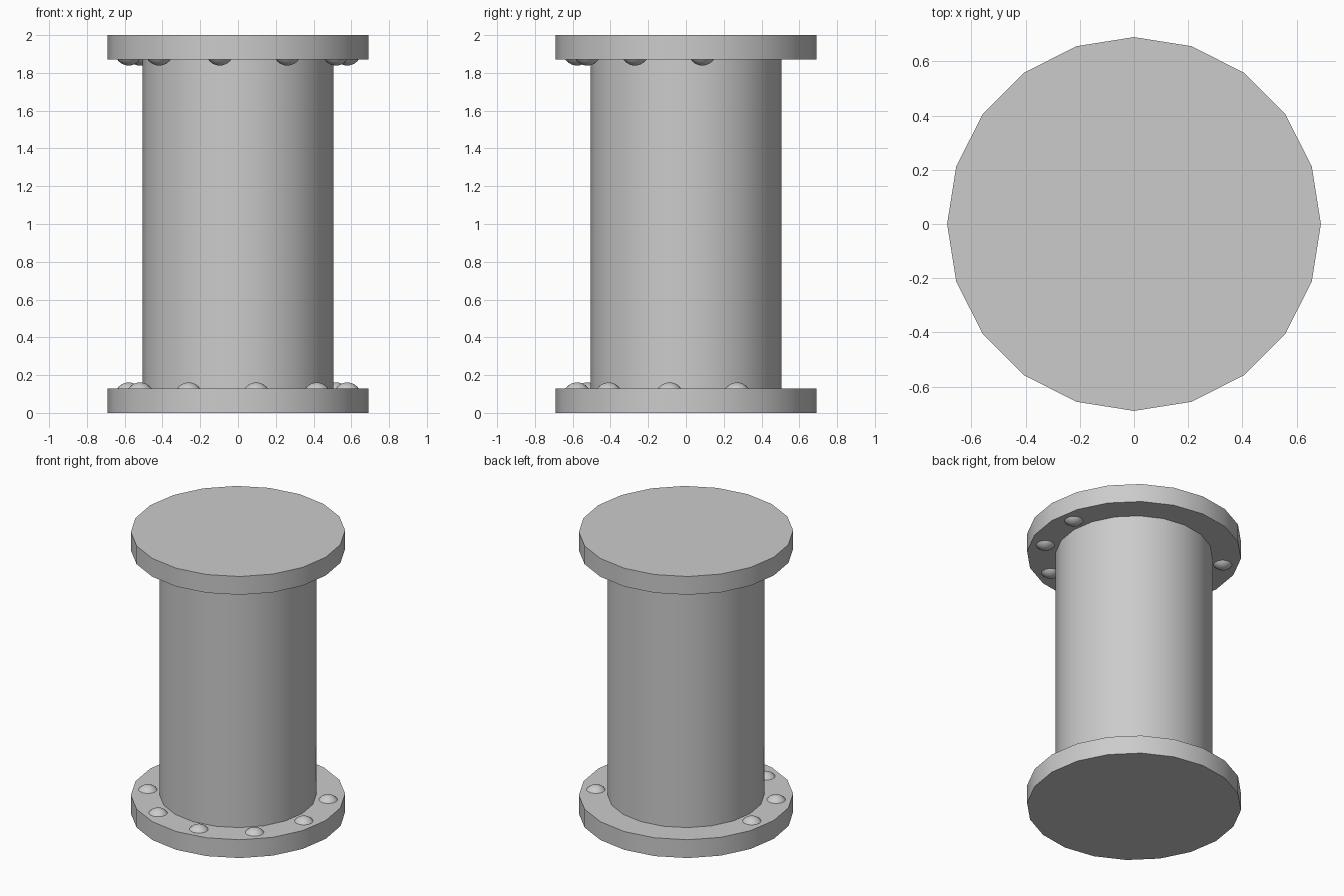
import bpy, bmesh
from math import radians, sin, cos, pi
from mathutils import Matrix, Vector

if "Cube" in bpy.data.objects:
    bpy.data.objects.remove(bpy.data.objects["Cube"])


def finish(bm, name):
    bmesh.ops.recalc_face_normals(bm, faces=bm.faces)
    mesh = bpy.data.meshes.new(name)
    bm.to_mesh(mesh)
    bm.free()
    obj = bpy.data.objects.new(name, mesh)
    bpy.context.collection.objects.link(obj)
    bpy.ops.object.select_all(action='DESELECT')
    obj.select_set(True)
    bpy.context.view_layer.objects.active = obj
    bpy.ops.object.shade_smooth_by_angle(angle=radians(30))
    return obj


def cylinder(name, radius, z0, z1, sides=20):
    bm = bmesh.new()
    # quarter turn puts corners on the x and y axes
    m = Matrix.Translation((0, 0, (z0 + z1) / 2)) @ Matrix.Rotation(pi / 2, 4, 'Z')
    bmesh.ops.create_cone(bm, cap_ends=True, segments=sides, radius1=radius,
                          radius2=radius, depth=z1 - z0, matrix=m)
    return finish(bm, name)


def rivet(name, matrix, sphere_r=0.075, height=0.031):
    # shallow dome: the cap of a sphere sunk into the flange
    bm = bmesh.new()
    bmesh.ops.create_uvsphere(bm, u_segments=16, v_segments=16, radius=sphere_r)
    bmesh.ops.bisect_plane(bm, geom=bm.verts[:] + bm.edges[:] + bm.faces[:],
                           plane_co=(0, 0, sphere_r - height), plane_no=(0, 0, 1),
                           clear_inner=True)
    bmesh.ops.translate(bm, verts=bm.verts, vec=(0, 0, height - sphere_r))
    bmesh.ops.transform(bm, verts=bm.verts, matrix=matrix)
    return finish(bm, name)


FLANGE_R, PIPE_R, THICK, HEIGHT = 0.69, 0.505, 0.13, 2.0

# Pipe body and end flanges
cylinder("pipe_body", PIPE_R, THICK, HEIGHT - THICK)
cylinder("bottom_flange", FLANGE_R, 0, THICK)
cylinder("top_flange", FLANGE_R, HEIGHT - THICK, HEIGHT)

# Seven rivets per flange, with the rear of the ring left empty;
# the top set is the bottom set turned over about the y axis
turn_over = Matrix.Translation((0, 0, HEIGHT)) @ Matrix.Rotation(pi, 4, 'Y')
for i in range(7):
    a = radians(-188.5 + 36 * i)
    place = Matrix.Translation((0.585 * cos(a), 0.585 * sin(a), THICK))
    rivet(f"bottom_rivet_{i + 1}", place)
    rivet(f"top_rivet_{i + 1}", turn_over @ place)
